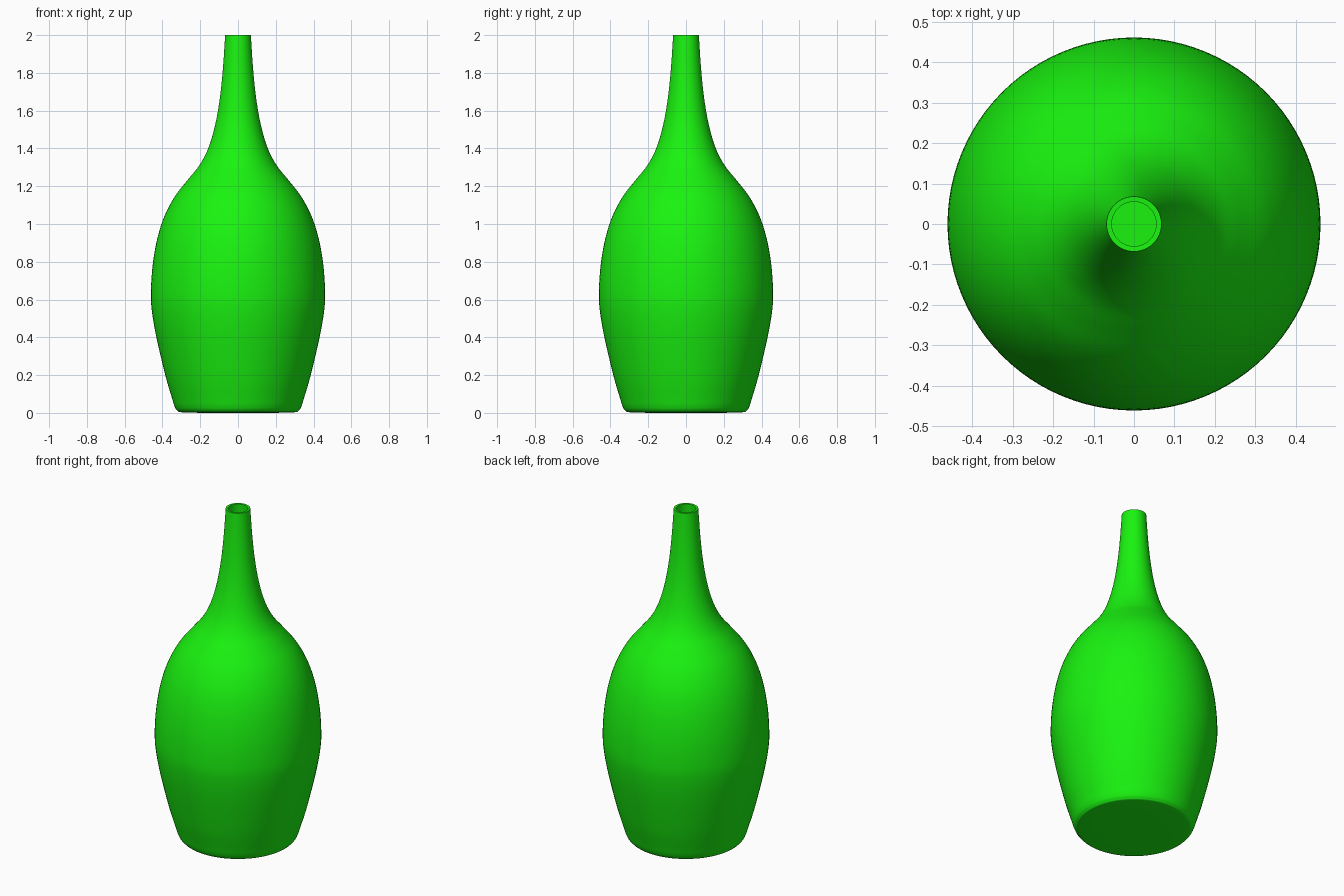
import bpy, bmesh, math

if "Cube" in bpy.data.objects:
    bpy.data.objects.remove(bpy.data.objects["Cube"])

SEGMENTS = 96
STEPS = 5

# Outer silhouette, (radius, height) from base to mouth
PROFILE = [(0.0, 0.0), (0.15, 0.0), (0.295, 0.003), (0.322, 0.012), (0.336, 0.035),
           (0.35, 0.08), (0.385, 0.2), (0.432, 0.4), (0.456, 0.54), (0.461, 0.64),
           (0.452, 0.78), (0.428, 0.92), (0.39, 1.04), (0.335, 1.145),
           (0.265, 1.235), (0.205, 1.31), (0.158, 1.4), (0.122, 1.52),
           (0.097, 1.66), (0.08, 1.82), (0.068, 2.0)]


def smooth_profile(pts, steps):
    """Catmull-Rom curve through the profile points."""
    ext = [pts[0]] + pts + [pts[-1]]
    out = []
    for a, b, c, d in zip(ext, ext[1:], ext[2:], ext[3:]):
        for s in range(steps):
            t = s / steps
            out.append(tuple(
                0.5 * (2 * b[i] + (c[i] - a[i]) * t
                       + (2 * a[i] - 5 * b[i] + 4 * c[i] - d[i]) * t * t
                       + (3 * b[i] - a[i] - 3 * c[i] + d[i]) * t ** 3)
                for i in range(2)))
    return out + [pts[-1]]


# Revolve the silhouette into an open shell
bm = bmesh.new()
verts = [bm.verts.new((r, 0, max(z, 0))) for r, z in smooth_profile(PROFILE, STEPS)]
edges = [bm.edges.new(p) for p in zip(verts, verts[1:])]
bmesh.ops.spin(bm, geom=verts + edges, cent=(0, 0, 0), axis=(0, 0, 1),
               angle=math.tau, steps=SEGMENTS, use_duplicate=False)
bmesh.ops.remove_doubles(bm, verts=bm.verts, dist=0.0005)
bmesh.ops.recalc_face_normals(bm, faces=bm.faces)
if sum(f.normal.dot(f.calc_center_median()) for f in bm.faces) < 0:
    bmesh.ops.reverse_faces(bm, faces=bm.faces)
mesh = bpy.data.meshes.new("vase")
bm.to_mesh(mesh)
bm.free()
vase = bpy.data.objects.new("vase", mesh)
bpy.context.collection.objects.link(vase)
bpy.context.view_layer.objects.active = vase
vase.select_set(True)

# Wall thickness inward, giving the hollow inside and flat rim
wall = vase.modifiers.new("wall", 'SOLIDIFY')
wall.thickness = 0.013
wall.offset = -1
bpy.ops.object.modifier_apply(modifier=wall.name)
bpy.ops.object.shade_smooth_by_angle(angle=math.radians(40))

# Green glaze
green = bpy.data.materials.new("green_glaze")
green.diffuse_color = (0.01, 0.9, 0.005, 1)
green.use_nodes = True
green.node_tree.nodes["Principled BSDF"].inputs["Base Color"].default_value = green.diffuse_color
mesh.materials.append(green)
